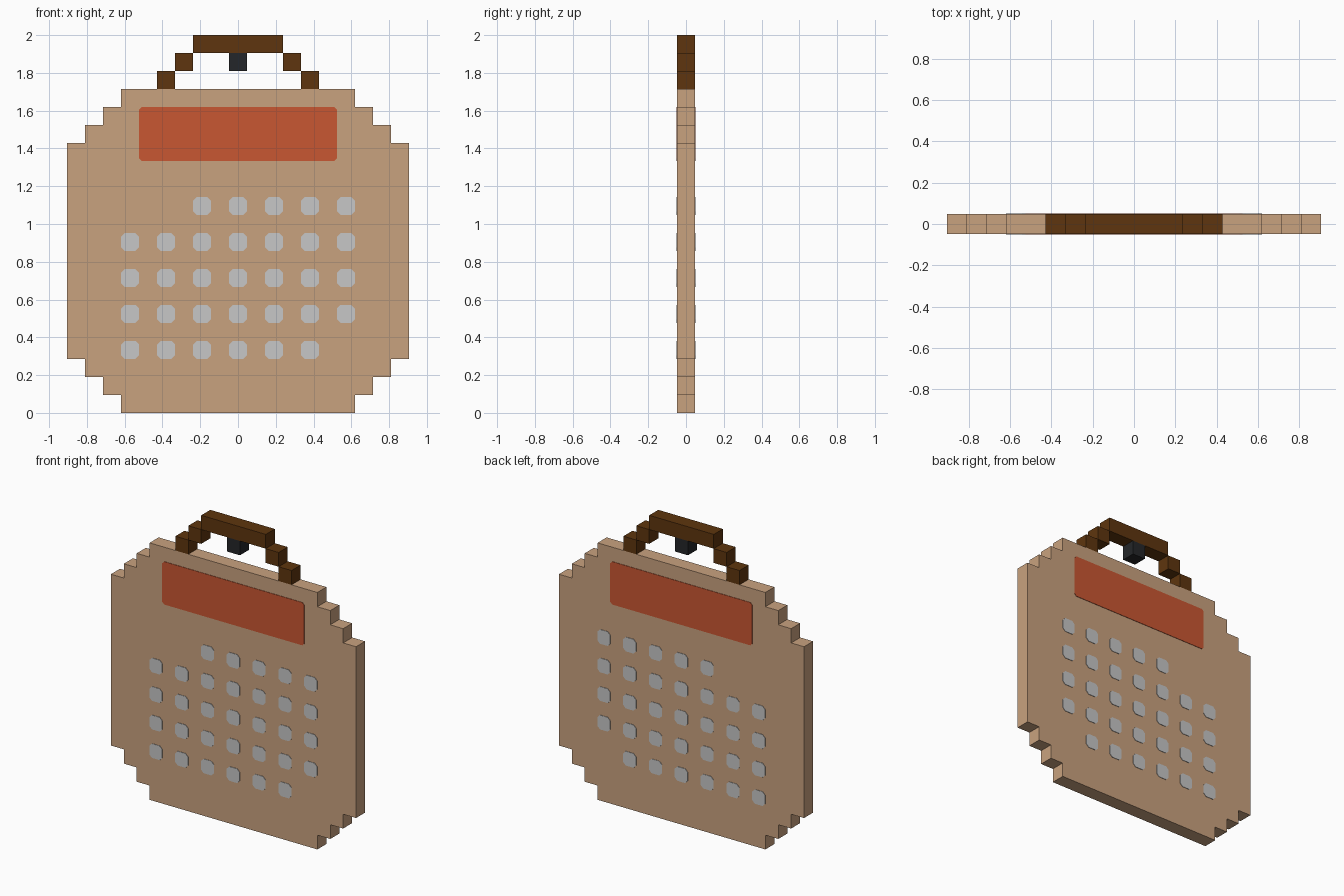
import bpy, bmesh

if "Cube" in bpy.data.objects:
    bpy.data.objects.remove(bpy.data.objects["Cube"])

U = 2 / 21  # one pixel block


def material(name, srgb):
    lin = [((c / 255 + 0.055) / 1.055) ** 2.4 if c > 10 else c / 255 / 12.92 for c in srgb]
    m = bpy.data.materials.new(name)
    m.diffuse_color = (*lin, 1)
    m.use_nodes = True
    m.node_tree.nodes["Principled BSDF"].inputs["Base Color"].default_value = m.diffuse_color
    return m


TAN = material("tan paper", (201, 162, 127))
RED = material("red orange", (201, 87, 50))
GREY = material("light grey", (199, 199, 199))
BROWN = material("brown", (94, 53, 14))
BLACK = material("black", (36, 38, 41))


def prism(bm, pts, y0, y1):
    """Extrude an x-z outline from y0 to y1."""
    face = bm.faces.new([bm.verts.new((x, y0, z)) for x, z in pts])
    ext = bmesh.ops.extrude_face_region(bm, geom=[face])
    verts = [g for g in ext["geom"] if isinstance(g, bmesh.types.BMVert)]
    bmesh.ops.translate(bm, vec=(0, y1 - y0, 0), verts=verts)


def make(name, mat, outlines, spans=((-U / 2, U / 2),)):
    bm = bmesh.new()
    for pts in outlines:
        for y0, y1 in spans:
            prism(bm, pts, y0, y1)
    bmesh.ops.recalc_face_normals(bm, faces=bm.faces)
    me = bpy.data.meshes.new(name)
    bm.to_mesh(me)
    bm.free()
    me.materials.append(mat)
    bpy.context.collection.objects.link(bpy.data.objects.new(name, me))


def rect(cx, cz, w, h, cut=0):
    """Rectangle in pixel blocks, with optional clipped corners."""
    a, b = w / 2, h / 2
    if cut:
        p = [(a, b - cut), (a - cut, b), (cut - a, b), (-a, b - cut),
             (-a, cut - b), (cut - a, -b), (a - cut, -b), (a, cut - b)]
    else:
        p = [(a, b), (-a, b), (-a, -b), (a, -b)]
    return [((cx + x) * U, (cz + z) * U) for x, z in p]


# Stepped body: (half width, bottom, top) of each band
bands = [(6.5, 0, 1), (7.5, 1, 2), (8.5, 2, 3), (9.5, 3, 15),
         (8.5, 15, 16), (7.5, 16, 17), (6.5, 17, 18)]
side = [(w * U, z * U) for w, lo, hi in bands for z in (lo, hi)]
make("body", TAN, [side + [(-x, z) for x, z in reversed(side)]])

# Stepped handle and the clip hanging beneath it
handle = [rect(0, 20.5, 5, 1)]
handle += [rect(s * x, z, 1, 1) for s in (-1, 1) for x, z in ((4, 18.5), (3, 19.5))]
make("handle", BROWN, handle)
make("clip", BLACK, [rect(0, 19.5, 1, 1)])

# Thin painted plates on both front and back
T = 0.003
both = ((-U / 2 - T, -U / 2), (U / 2, U / 2 + T))
make("header_panel", RED, [rect(0, 15.5, 11, 3, 0.15)], both)
squares = [rect(x, z, 1, 1, 0.2)
           for z in (3.5, 5.5, 7.5, 9.5, 11.5) for x in range(-6, 7, 2)
           if not (z == 11.5 and x < -2) and not (z == 3.5 and x > 4)]
make("grid_squares", GREY, squares, both)
